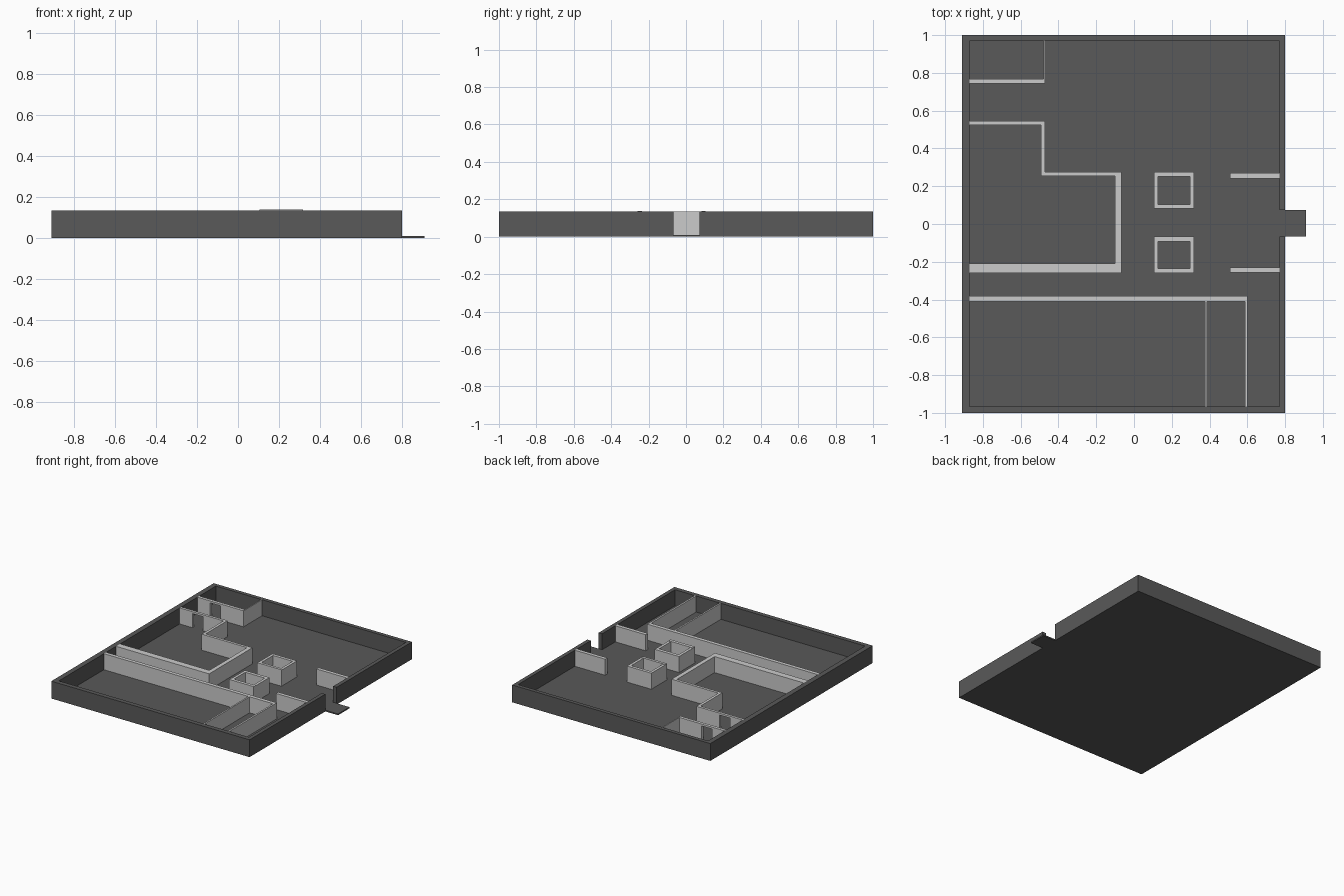
import bpy, bmesh

if "Cube" in bpy.data.objects:
    bpy.data.objects.remove(bpy.data.objects["Cube"])

H = 0.135      # wall top
F = 0.01       # floor top

dark = bpy.data.materials.new("dark_grey")
dark.diffuse_color = (0.1, 0.1, 0.1, 1)
dark.use_nodes = True
dark.node_tree.nodes["Principled BSDF"].inputs["Base Color"].default_value = dark.diffuse_color


def prism(name, outline, z0, z1, mat=None):
    """Extrude a flat outline from z0 up to z1."""
    bm = bmesh.new()
    face = bm.faces.new([bm.verts.new((x, y, z0)) for x, y in outline])
    ext = bmesh.ops.extrude_face_region(bm, geom=[face])
    for v in ext["geom"]:
        if isinstance(v, bmesh.types.BMVert):
            v.co.z = z1
    bmesh.ops.recalc_face_normals(bm, faces=bm.faces)
    me = bpy.data.meshes.new(name)
    bm.to_mesh(me)
    bm.free()
    ob = bpy.data.objects.new(name, me)
    bpy.context.collection.objects.link(ob)
    if mat:
        me.materials.append(mat)
    return ob


def wall(name, x0, x1, y0, y1, z0=F, z1=H):
    return prism(name, [(x0, y0), (x1, y0), (x1, y1), (x0, y1)], z0, z1)


# Floor slab with entrance tab
prism("floor", [(-.91, -1), (.8, -1), (.8, -.067), (.91, -.067),
                (.91, .073), (.8, .073), (.8, 1), (-.91, 1)], 0, F, dark)

# Outer wall, open at the entrance
prism("outer_wall", [(.8, .073), (.8, 1), (-.91, 1), (-.91, -1), (.8, -1), (.8, -.067),
                     (.77, -.067), (.77, -.965), (-.87, -.965), (-.87, .97),
                     (.77, .97), (.77, .073)], F, H, dark)

# Two walls with a doorway: jamb, lintel, remaining wall
for name, y0, y1, end in (("store_wall", .743, .767, -.472),
                          ("hall_wall", .524, .545, -.492)):
    wall(name + "_jamb", -.87, -.76, y0, y1)
    wall(name + "_lintel", -.76, -.67, y0, y1, H - .015)
    wall(name + "_main", -.67, end, y0, y1)
wall("store_side_wall", -.48, -.472, .767, .97)

# Stepped room wall continuing from the hall wall
prism("stepped_room_wall", [(-.471, .545), (-.492, .545), (-.492, .254), (-.1, .254),
                            (-.1, -.21), (-.87, -.21), (-.87, -.26), (-.067, -.26),
                            (-.067, .275), (-.471, .275)], F, H)

# Long front corridor wall with its corner return, and a thin divider
prism("corridor_wall", [(-.87, -.41), (.588, -.41), (.588, -.965), (.602, -.965),
                        (.602, -.381), (-.87, -.381)], F, H)
wall("divider_wall", .375, .387, -.965, -.41)

# Two square enclosures, front side a touch taller
for i, (y0, y1, y2, y3) in enumerate(((.083, .104, .251, .275),
                                      (-.26, -.235, -.092, -.066))):
    prism(f"enclosure_sides_{i}", [(.106, y1), (.127, y1), (.127, y2), (.296, y2),
                                   (.296, y1), (.317, y1), (.317, y3), (.106, y3)], F, H)
    wall(f"enclosure_front_{i}", .106, .317, y0, y1, F, H + .003)

# Short stub walls either side of the entrance
wall("entrance_stub_back", .508, .77, .242, .27)
wall("entrance_stub_front", .508, .77, -.257, -.229)
